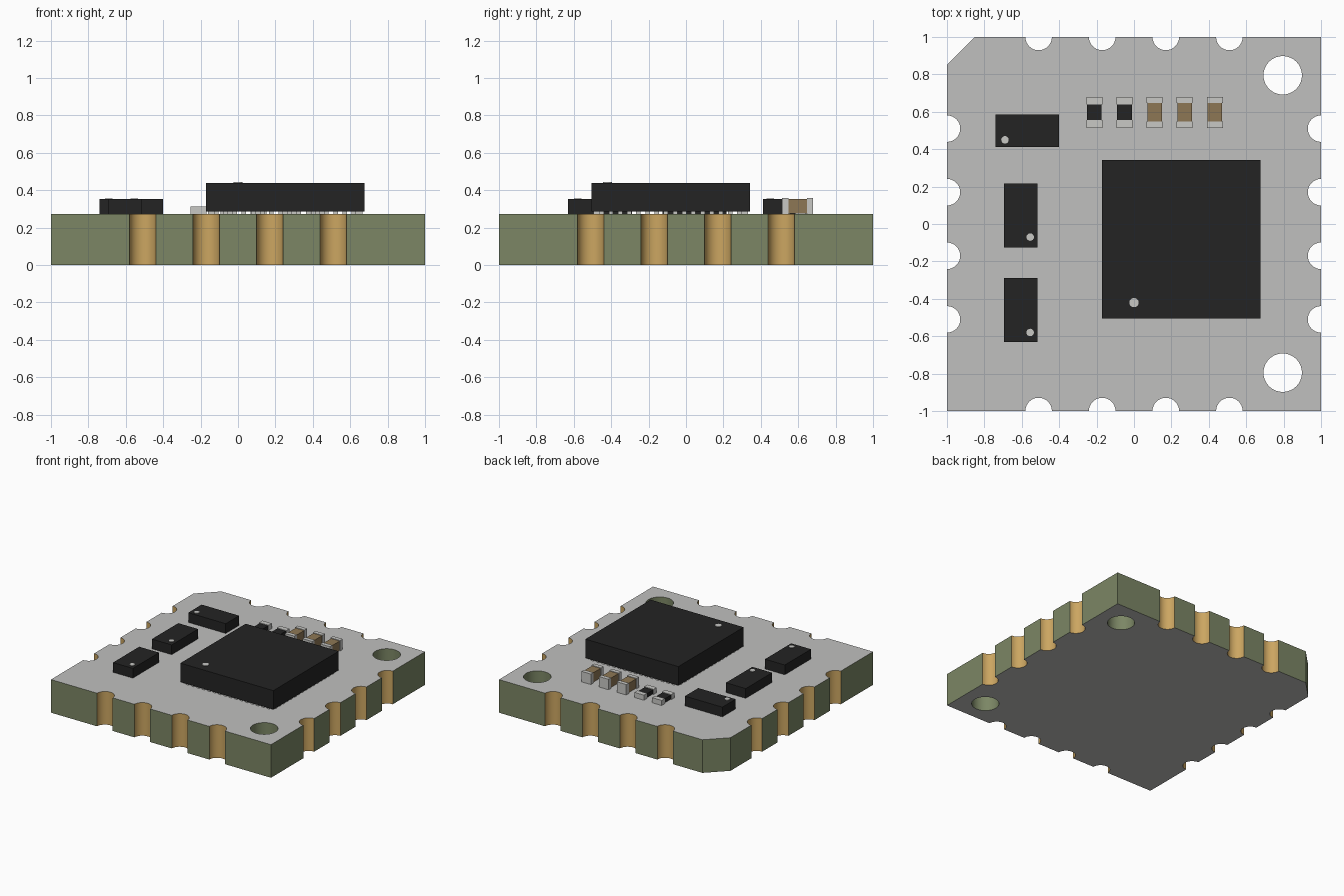
import bpy, bmesh
from math import pi, cos, sin
from mathutils import Matrix, Vector

cube = bpy.data.objects.get("Cube")
if cube:
    bpy.data.objects.remove(cube)

BOARD_TOP = 0.272
NOTCH_R = 0.071
NOTCHES = (-0.51, -0.17, 0.17, 0.51)


def material(name, r, g, b):
    m = bpy.data.materials.new(name)
    m.use_nodes = True
    m.diffuse_color = (r, g, b, 1)
    bsdf = m.node_tree.nodes["Principled BSDF"]
    bsdf.inputs["Base Color"].default_value = (r, g, b, 1)
    bsdf.inputs["Roughness"].default_value = 0.6
    return m


grey = material("light grey", 0.53, 0.53, 0.52)
olive = material("olive green", 0.20, 0.24, 0.13)
gold = material("gold", 0.60, 0.38, 0.12)
black = material("chip black", 0.017, 0.017, 0.017)
silver = material("silver", 0.58, 0.58, 0.56)
brown = material("ceramic brown", 0.27, 0.185, 0.09)


def finish(name, bm, mats, smooth=False):
    bmesh.ops.recalc_face_normals(bm, faces=bm.faces)
    mesh = bpy.data.meshes.new(name)
    bm.to_mesh(mesh)
    bm.free()
    for m in mats:
        mesh.materials.append(m)
    ob = bpy.data.objects.new(name, mesh)
    bpy.context.collection.objects.link(ob)
    if smooth:
        bpy.ops.object.select_all(action="DESELECT")
        ob.select_set(True)
        bpy.context.view_layer.objects.active = ob
        bpy.ops.object.shade_smooth_by_angle(angle=pi / 6)
    return ob


def add_box(bm, x0, x1, y0, y1, z0, z1):
    centre = Vector((x0 + x1, y0 + y1, z0 + z1)) / 2
    size = Matrix.Diagonal((x1 - x0, y1 - y0, z1 - z0, 1))
    bmesh.ops.create_cube(bm, size=1, matrix=Matrix.Translation(centre) @ size)


def box(name, mat, *bounds):
    bm = bmesh.new()
    add_box(bm, *bounds)
    return finish(name, bm, [mat])


def dot(name, x, y, z, r):
    bm = bmesh.new()
    bmesh.ops.create_cone(bm, cap_ends=True, segments=20, radius1=r, radius2=r,
                          depth=0.004, matrix=Matrix.Translation((x, y, z + 0.002)))
    return finish(name, bm, [silver], smooth=True)


def add_loop(bm, points):
    verts = [bm.verts.new((p[0], p[1], 0)) for p in points]
    for i, v in enumerate(verts):
        bm.edges.new((v, verts[(i + 1) % len(verts)]))


# Board: notched outline with one clipped corner and two mounting holes
outline, notch_centres = [], []
for side in range(4):
    turn = Matrix.Rotation(side * pi / 2, 3, "Z")
    if side == 3:
        outline += [Vector((-0.85, 1, 0)), Vector((-1, 0.85, 0))]
    else:
        outline.append(turn @ Vector((-1, -1, 0)))
    for c in NOTCHES:
        notch_centres.append(turn @ Vector((c, -1, 0)))
        for i in range(17):
            a = pi - pi * i / 16
            outline.append(turn @ Vector((c + NOTCH_R * cos(a), -1 + NOTCH_R * sin(a), 0)))

bm = bmesh.new()
add_loop(bm, outline)
for hy in (-0.795, 0.795):
    add_loop(bm, [(0.795 + 0.103 * cos(i * pi / 16), hy + 0.103 * sin(i * pi / 16))
                  for i in range(32)])
bmesh.ops.triangle_fill(bm, use_beauty=True, edges=bm.edges[:], normal=(0, 0, 1))
extruded = bmesh.ops.extrude_face_region(bm, geom=bm.faces[:], use_keep_orig=True)
for v in extruded["geom"]:
    if isinstance(v, bmesh.types.BMVert):
        v.co.z = BOARD_TOP
bmesh.ops.recalc_face_normals(bm, faces=bm.faces)
# Grey faces, olive edges, gold plating inside the notches
for f in bm.faces:
    if abs(f.normal.z) > 0.5:
        f.material_index = 0
        continue
    mid = f.calc_center_median()
    mid.z = 0
    plated = any((mid - c).length < NOTCH_R + 0.002 for c in notch_centres)
    f.material_index = 2 if plated else 1
finish("circuit_board", bm, [grey, olive, gold], smooth=True)

# Main chip, raised on a perimeter of small pads
X0, X1, Y0, Y1 = -0.17, 0.675, -0.505, 0.342
box("main_chip", black, X0, X1, Y0, Y1, 0.285, 0.44)
dot("main_chip_mark", 0, -0.42, 0.44, 0.025)
bm = bmesh.new()
for i in range(16):
    t = 0.055 + i * 0.049
    for x in (X0 + 0.01, X1 - 0.05):
        add_box(bm, x, x + 0.04, Y0 + t - 0.012, Y0 + t + 0.012, BOARD_TOP, 0.285)
    for y in (Y0 + 0.01, Y1 - 0.05):
        add_box(bm, X0 + t - 0.012, X0 + t + 0.012, y, y + 0.04, BOARD_TOP, 0.285)
finish("main_chip_pads", bm, [silver])

# Three small chips with orientation marks
small_chips = {
    "rear": (-0.74, -0.40, 0.412, 0.585, -0.69, 0.45),
    "middle": (-0.695, -0.515, -0.125, 0.217, -0.555, -0.07),
    "front": (-0.695, -0.515, -0.63, -0.29, -0.555, -0.58),
}
for name, (x0, x1, y0, y1, dx, dy) in small_chips.items():
    box(name + "_small_chip", black, x0, x1, y0, y1, BOARD_TOP, 0.352)
    dot(name + "_small_chip_mark", dx, dy, 0.352, 0.02)

# Row of two resistors and three capacitors with metal end caps
for i in range(5):
    x = -0.212 + i * 0.161
    kind, mat, top = ("resistor", black, 0.314) if i < 2 else ("capacitor", brown, 0.358)
    inner = 0.042 if i < 2 else 0.05
    box(f"{kind}_{i + 1}_body", mat, x - 0.039, x + 0.039, 0.597 - inner, 0.597 + inner,
        BOARD_TOP + 0.004, top - 0.005)
    bm = bmesh.new()
    for s in (-1, 1):
        ys = sorted((0.597 + s * inner, 0.597 + s * 0.083))
        add_box(bm, x - 0.043, x + 0.043, *ys, BOARD_TOP, top)
    finish(f"{kind}_{i + 1}_end_caps", bm, [silver])
